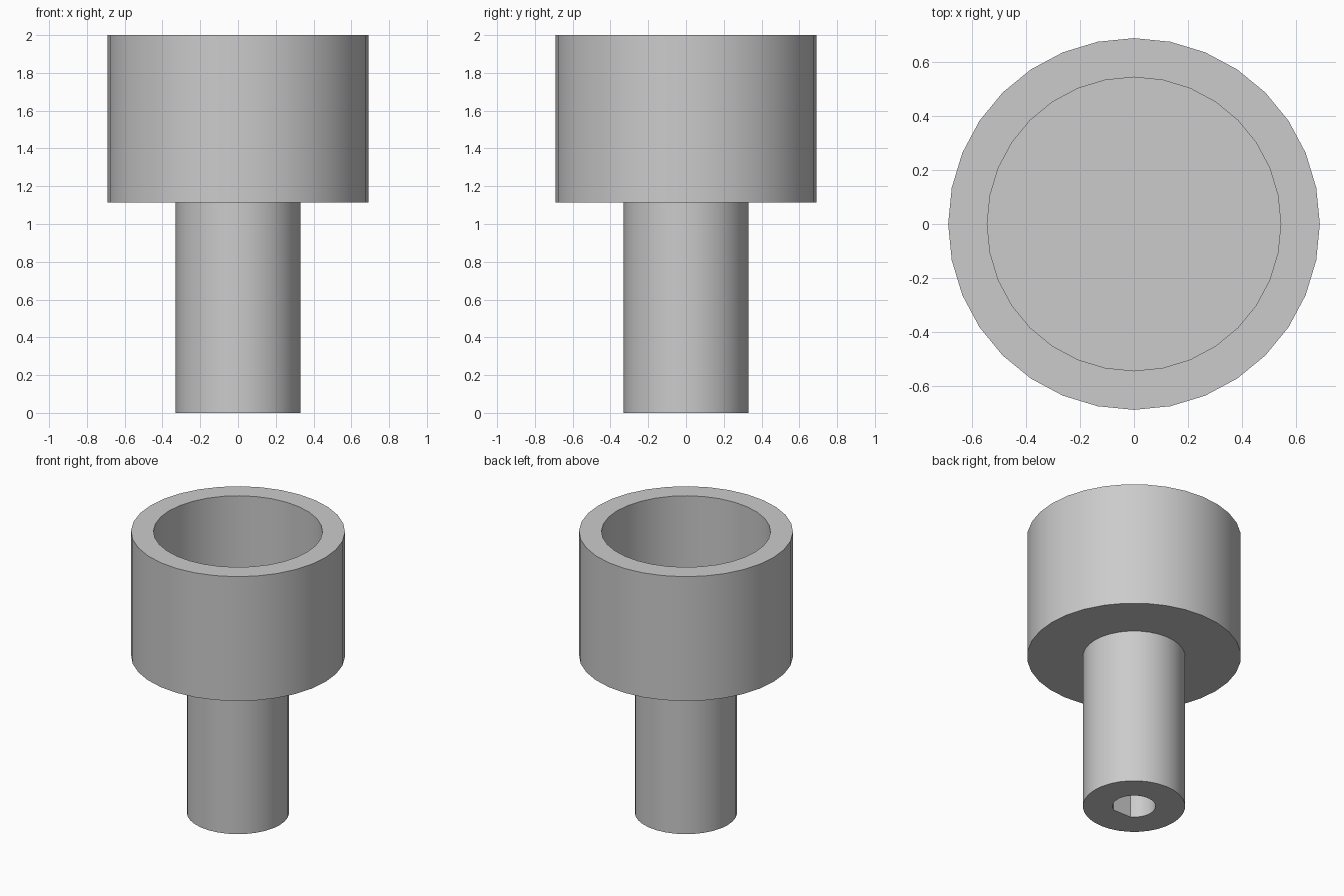
import bpy
import bmesh
from math import cos, sin, radians

SIDES = 32

cube = bpy.data.objects.get("Cube")
if cube:
    bpy.data.objects.remove(cube, do_unlink=True)

grey = bpy.data.materials.new("plain_grey")
grey.use_nodes = True
colour = (0.6, 0.6, 0.6, 1)
grey.diffuse_color = colour
grey.node_tree.nodes["Principled BSDF"].inputs["Base Color"].default_value = colour


def ring(radius, z):
    """Full circle of points, starting just after the front."""
    step = 360 / SIDES
    angles = [radians(-90 + step * (i + 1)) for i in range(SIDES)]
    return [(radius * cos(a), radius * sin(a), z) for a in angles]


def d_ring(radius, z, gap):
    """Circle with a flat chord at the front, spanning the gap angle."""
    angles = [radians(-90 + gap / 2 + (360 - gap) * i / (SIDES - 1)) for i in range(SIDES)]
    return [(radius * cos(a), radius * sin(a), z) for a in angles]


def skin(name, rings):
    """Join successive rings with quads and cap both ends."""
    bm = bmesh.new()
    loops = [[bm.verts.new(p) for p in points] for points in rings]
    for low, high in zip(loops, loops[1:]):
        for i in range(SIDES):
            j = (i + 1) % SIDES
            bm.faces.new((low[i], low[j], high[j], high[i]))
    bm.faces.new(loops[0])
    bm.faces.new(loops[-1])
    bmesh.ops.recalc_face_normals(bm, faces=bm.faces)
    mesh = bpy.data.meshes.new(name)
    bm.to_mesh(mesh)
    bm.free()
    mesh.materials.append(grey)
    obj = bpy.data.objects.new(name, mesh)
    bpy.context.collection.objects.link(obj)
    bpy.ops.object.select_all(action="DESELECT")
    obj.select_set(True)
    bpy.context.view_layer.objects.active = obj
    bpy.ops.object.shade_smooth_by_angle(angle=radians(30))
    return obj


# Stem with a blind D-shaped socket in its lower end
skin("stem", [
    d_ring(0.139, 0.95, 60),
    d_ring(0.139, 0, 60),
    ring(0.33, 0),
    ring(0.33, 1.115),
])

# Open cup on top of the stem
skin("cup", [
    ring(0.69, 1.115),
    ring(0.69, 2),
    ring(0.545, 2),
    ring(0.545, 1.26),
])
